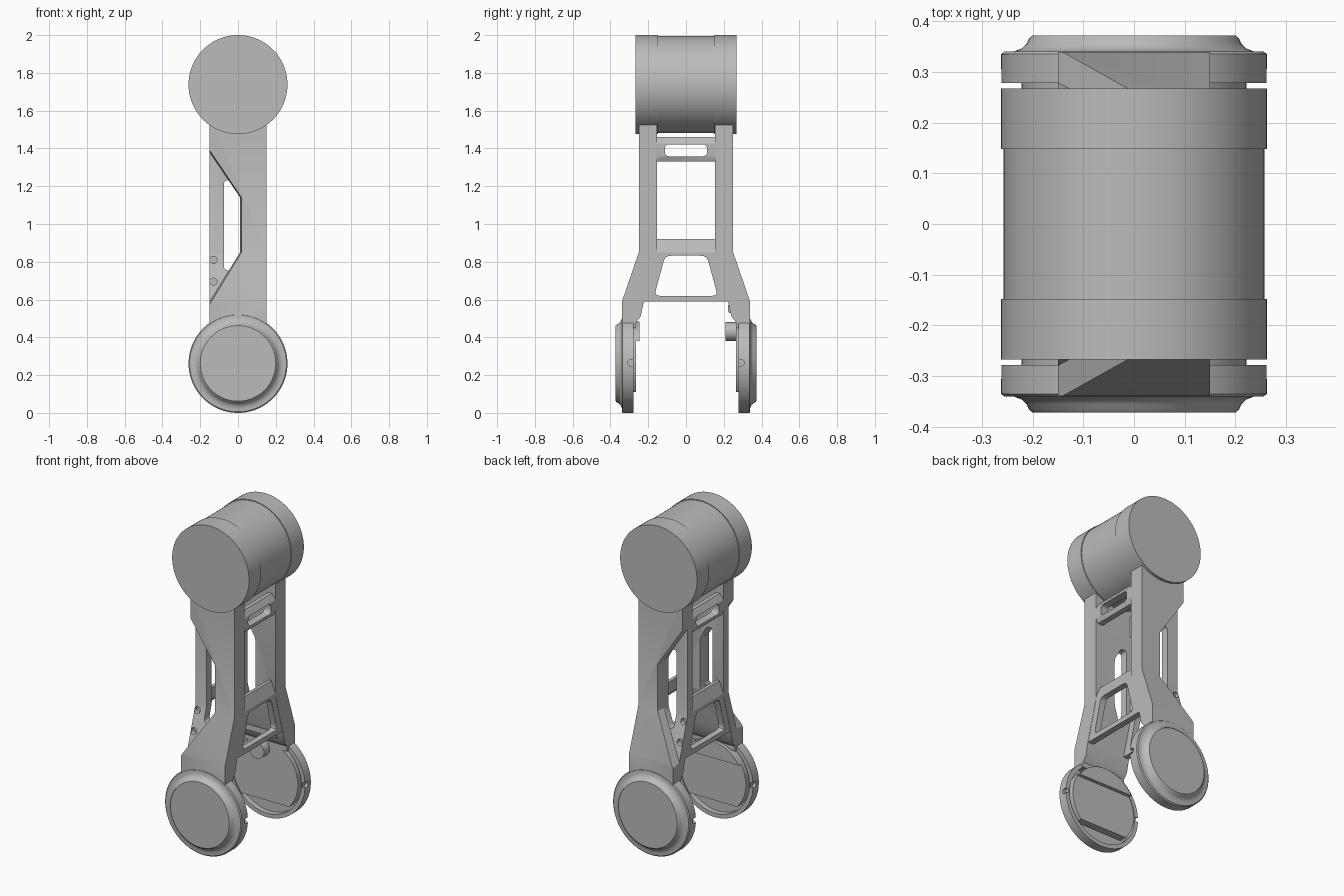
import bpy, bmesh, math

if "Cube" in bpy.data.objects:
    bpy.data.objects.remove(bpy.data.objects["Cube"])

grey = bpy.data.materials.new("satin_grey")
grey.use_nodes = True
grey.diffuse_color = (0.5, 0.5, 0.5, 1)
grey.node_tree.nodes["Principled BSDF"].inputs["Base Color"].default_value = (0.5, 0.5, 0.5, 1)


def finish(name, bm):
    bmesh.ops.recalc_face_normals(bm, faces=bm.faces)
    mesh = bpy.data.meshes.new(name)
    bm.to_mesh(mesh)
    bm.free()
    obj = bpy.data.objects.new(name, mesh)
    bpy.context.collection.objects.link(obj)
    mesh.materials.append(grey)
    return obj


def prism(name, points, axis, start, end, lean=0):
    """Extrude a 2D outline along x (points y,z) or along y (points x,z)."""
    bm = bmesh.new()
    rings = []
    for t, shift in ((start, 0), (end, lean)):
        rings.append([bm.verts.new((t, a, b) if axis == "x" else (a + shift, t, b))
                      for a, b in points])
    bm.faces.new(rings[0])
    bm.faces.new(rings[1])
    n = len(points)
    for i in range(n):
        j = (i + 1) % n
        bm.faces.new((rings[0][i], rings[0][j], rings[1][j], rings[1][i]))
    return finish(name, bm)


def circle(cx, cz, r, n=24):
    return [(cx + r * math.cos(math.tau * i / n), cz + r * math.sin(math.tau * i / n))
            for i in range(n)]


def rounded(points, r, steps=4):
    """Round the corners of a convex outline with short curves."""
    out = []
    for i, p in enumerate(points):
        ends = []
        for q in (points[i - 1], points[(i + 1) % len(points)]):
            k = min(r / math.dist(p, q), 0.45)
            ends.append((p[0] + (q[0] - p[0]) * k, p[1] + (q[1] - p[1]) * k))
        for s in range(steps + 1):
            t = s / steps
            out.append(tuple((1 - t) ** 2 * ends[0][c] + 2 * t * (1 - t) * p[c] + t * t * ends[1][c]
                             for c in (0, 1)))
    return out


def lathe(name, profile, cz, n=96):
    """Spin a (radius, y) profile about the y direction at height cz."""
    bm = bmesh.new()
    verts = [bm.verts.new((r, y, cz)) for r, y in profile]
    edges = [bm.edges.new(pair) for pair in zip(verts, verts[1:])]
    bmesh.ops.spin(bm, geom=verts + edges, cent=(0, 0, cz), axis=(0, 1, 0),
                   angle=math.tau, steps=n)
    bmesh.ops.remove_doubles(bm, verts=bm.verts, dist=1e-5)
    return finish(name, bm)


def cut(obj, cutter):
    mod = obj.modifiers.new("cut", "BOOLEAN")
    mod.operation = "DIFFERENCE"
    mod.solver = "EXACT"
    mod.object = cutter
    bpy.context.view_layer.objects.active = obj
    bpy.ops.object.modifier_apply(modifier=mod.name)
    bpy.data.objects.remove(cutter)


def flip(points, s):
    return [(s * a, b) for a, b in points]


# Top drum with a slightly slimmer middle band
half = [(0, 0.267), (0.262, 0.267), (0.262, 0.148), (0.257, 0.148)]
lathe("top_drum", half + [(r, -y) for r, y in reversed(half)], 1.738)

# Side outlines of the legs, from the drum down to the wheel housing
outer = [(0.25, 1.6), (0.25, 0.85), (0.339, 0.59), (0.339, 0.45)]
seam = [(0.2, 1.6), (0.2, 0.84), (0.28, 0.585), (0.285, 0.45)]
inner = [(0.153, 1.6), (0.153, 0.83), (0.225, 0.58), (0.24, 0.51), (0.265, 0.48), (0.265, 0.45)]
notch = [(-0.3, 1.61), (-0.165, 1.4), (0.01, 1.14), (0.01, 0.85), (-0.165, 0.585), (-0.3, 0.38)]
window = [(-0.075, 1.23), (-0.035, 1.23), (0.012, 1.15), (0.012, 0.84), (-0.04, 0.75), (-0.075, 0.76)]

for s, side in ((-1, "front"), (1, "back")):
    # Outer shell of the leg with its angled notch
    shell = prism(side + "_leg_shell", flip(outer + seam[::-1], s), "x", -0.15, 0.15)
    cut(shell, prism("notch_cutter", notch, "y", s * 0.19, s * 0.4, 0.03))

    # Inner plate with a window and two blind screw holes
    plate = prism(side + "_leg_plate", flip(seam + inner[::-1], s), "x", -0.15, 0.15)
    cut(plate, prism("window_cutter", rounded(window, 0.02), "y", s * 0.1, s * 0.35))
    for z, y in ((0.81, 0.185), (0.695, 0.22)):
        cut(plate, prism("hole_cutter", circle(-0.13, z, 0.019), "y", s * y, s * 0.4))

    # Wheel housing: raised outer cap with a hollow fillet, open rim inside
    housing = lathe(side + "_housing", [(r, s * y) for r, y in (
        (0, 0.372), (0.2, 0.372), (0.207, 0.366), (0.212, 0.355), (0.222, 0.346),
        (0.237, 0.34), (0.256, 0.34), (0.262, 0.335), (0.262, 0.278), (0.237, 0.278),
        (0.237, 0.312), (0, 0.312))], 0.262)
    for e in (-1, 1):
        cut(housing, prism("rim_hole_cutter", circle(s * 0.29, 0.265, 0.018), "x",
                           e * 0.245, e * 0.3))

    # Inner cover disc, cut straight near the bottom
    cover = prism(side + "_cover", circle(0, 0.262, 0.222, 72), "y", s * 0.266, s * 0.318)
    cut(cover, prism("cover_cutter", [(-1, 0.11), (1, 0.11), (1, -1), (-1, -1)],
                     "y", s * 0.2, s * 0.4))

# Ledge on one cover, locating peg and tab on the other
ledge = prism("front_cover_ledge", circle(0, 0.262, 0.222, 72), "y", -0.245, -0.27)
cut(ledge, prism("ledge_cutter", [(-1, 0.38), (1, 0.38), (1, -1), (-1, -1)], "y", -0.2, -0.3))
prism("back_cover_peg", circle(-0.02, 0.43, 0.05, 32), "y", 0.21, 0.28)
prism("back_leg_tab", [(0.222, 0.57), (0.222, 0.535), (0.25, 0.52), (0.25, 0.57)], "x", -0.1, 0.1)

# Braces tying the two legs together on both sides
for s, side in ((-1, "right"), (1, "left")):
    # Trapezoid frame with a sloping top rail
    frame = prism(side + "_lower_brace",
                  [(-0.23, 0.59), (0.23, 0.59), (0.16, 0.85), (-0.16, 0.85)],
                  "x", s * 0.11, s * 0.148)
    opening = [(-0.168, 0.62), (0.168, 0.62), (0.11, 0.832), (-0.11, 0.832)]
    cut(frame, prism("opening_cutter", rounded(opening, 0.03), "x", s * 0.05, s * 0.2))
    prism(side + "_lower_brace_rail",
          flip([(0.148, 0.85), (0.12, 0.92), (0.1, 0.92), (0.1, 0.85)], s), "y", -0.16, 0.16)

    # Slotted upper bar with bevelled long edges
    bar = prism(side + "_upper_brace",
                flip([(0.1, 1.33), (0.135, 1.33), (0.148, 1.358), (0.148, 1.425),
                      (0.125, 1.46), (0.1, 1.46)], s), "y", -0.16, 0.16)
    slot = [(-0.112, 1.358), (0.112, 1.358), (0.112, 1.422), (-0.112, 1.422)]
    cut(bar, prism("slot_cutter", rounded(slot, 0.025), "x", s * 0.05, s * 0.2))

# Smooth round surfaces while keeping edges sharp
for obj in bpy.data.objects:
    obj.select_set(obj.type == "MESH")
bpy.ops.object.shade_smooth_by_angle(angle=math.radians(30))
